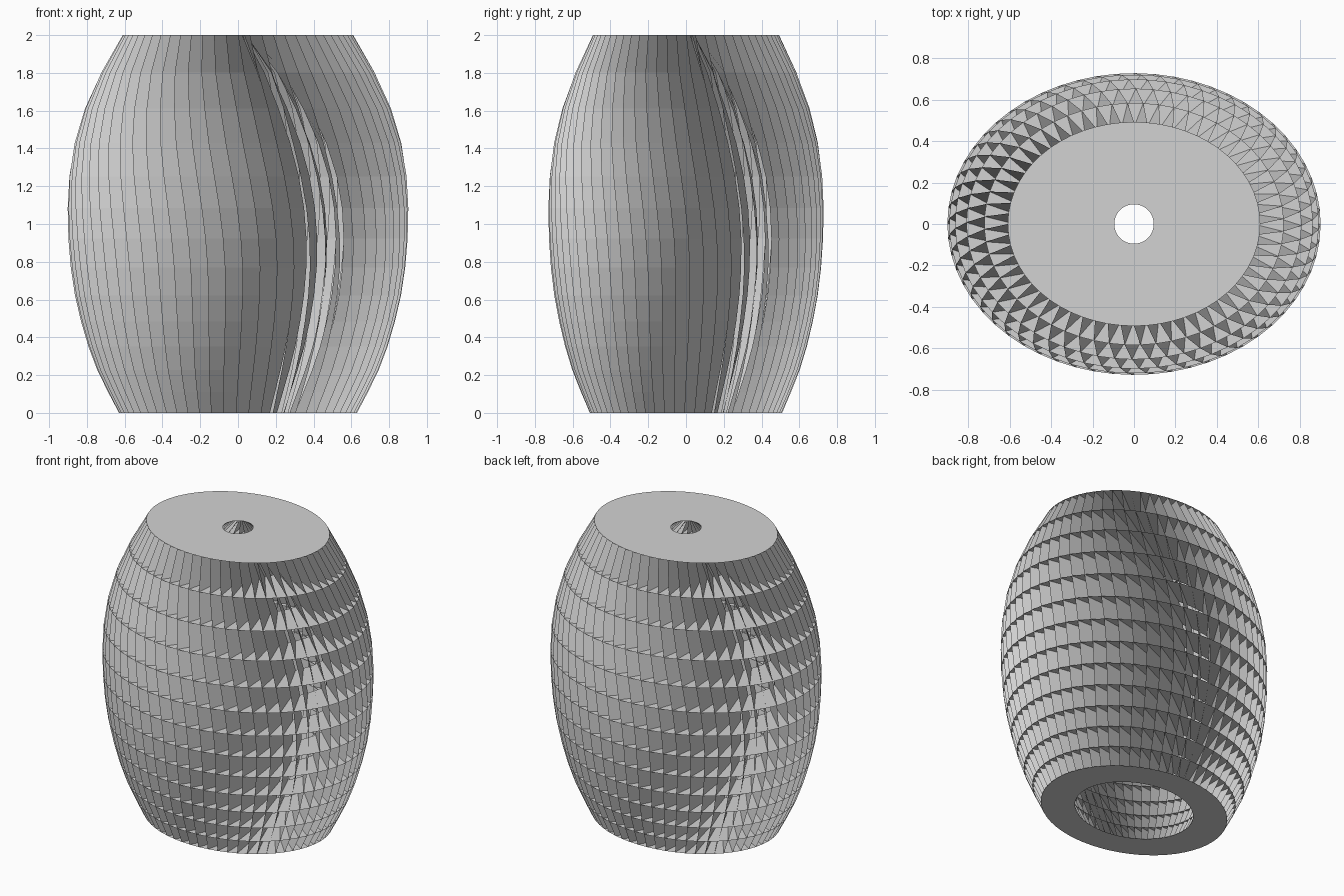
import bpy
import bmesh
import math

cube = bpy.data.objects.get("Cube")
if cube:
    bpy.data.objects.remove(cube, do_unlink=True)

SLATS = 60
LAYERS = 13
STEP = math.tau / SLATS
FLATTEN = 0.808
SLANT = math.radians(14)  # turn of each slat's inner edge

# Height, outer radius, inner radius, turn in degrees
PROFILE = [
    (0.0, 0.63, 0.40, 11),
    (0.2, 0.735, 0.50, 12),
    (0.4, 0.81, 0.58, 13),
    (0.6, 0.86, 0.63, 13.5),
    (0.8, 0.89, 0.66, 13.5),
    (1.0, 0.903, 0.672, 12.5),
    (1.2, 0.90, 0.66, 10.5),
    (1.4, 0.873, 0.61, 8),
    (1.6, 0.815, 0.51, 5.5),
    (1.8, 0.725, 0.37, 2.5),
    (2.0, 0.61, 0.095, 0),
]


def sample(z):
    """Outer radius, inner radius and turn at a height."""
    for low, high in zip(PROFILE, PROFILE[1:]):
        if z <= high[0] + 1e-6:
            t = (z - low[0]) / (high[0] - low[0])
            return [a + (b - a) * t for a, b in zip(low[1:], high[1:])]
    return list(PROFILE[-1][1:])


def ring(bm, radius, ratio, z, turn):
    return [bm.verts.new((radius * math.cos(turn + k * STEP),
                          radius * ratio * math.sin(turn + k * STEP), z))
            for k in range(SLATS)]


def level_rings(bm, z, slant):
    outer, inner, turn = sample(z)
    turn = math.radians(turn)
    hole_ratio = 1.0 if z > 1.99 else FLATTEN
    return (ring(bm, outer, FLATTEN, z, turn),
            ring(bm, inner, hole_ratio, z, turn + slant))


def finish(bm, name, material):
    mesh = bpy.data.meshes.new(name)
    bm.to_mesh(mesh)
    bm.free()
    mesh.materials.append(material)
    obj = bpy.data.objects.new(name, mesh)
    bpy.context.collection.objects.link(obj)


grey = bpy.data.materials.new("light grey")
grey.use_nodes = True
colour = (0.65, 0.65, 0.65, 1.0)
grey.diffuse_color = colour
grey.node_tree.nodes["Principled BSDF"].inputs["Base Color"].default_value = colour

# Layers grow taller towards the top
weights = [1 + 0.8 * i / (LAYERS - 1) for i in range(LAYERS)]
levels = [2 * sum(weights[:i]) / sum(weights) for i in range(LAYERS + 1)]

# Thin ring plates between the layers
bm = bmesh.new()
for z in levels:
    outer, inner = level_rings(bm, z, 0)
    for k in range(SLATS):
        n = (k + 1) % SLATS
        bm.faces.new((outer[k], outer[n], inner[n], inner[k]))
for face in bm.faces:
    face.normal_update()
    if (face.normal.z < 0) != (face.calc_center_median().z < 0.01):
        face.normal_flip()
finish(bm, "ring_plates", grey)

# Slanted slats standing between the plates
bm = bmesh.new()
rings = [level_rings(bm, z, SLANT) for z in levels]
for (low_out, low_in), (high_out, high_in) in zip(rings, rings[1:]):
    for k in range(SLATS):
        bm.faces.new((low_out[k], low_in[k], high_in[k], high_out[k]))
finish(bm, "slats", grey)
